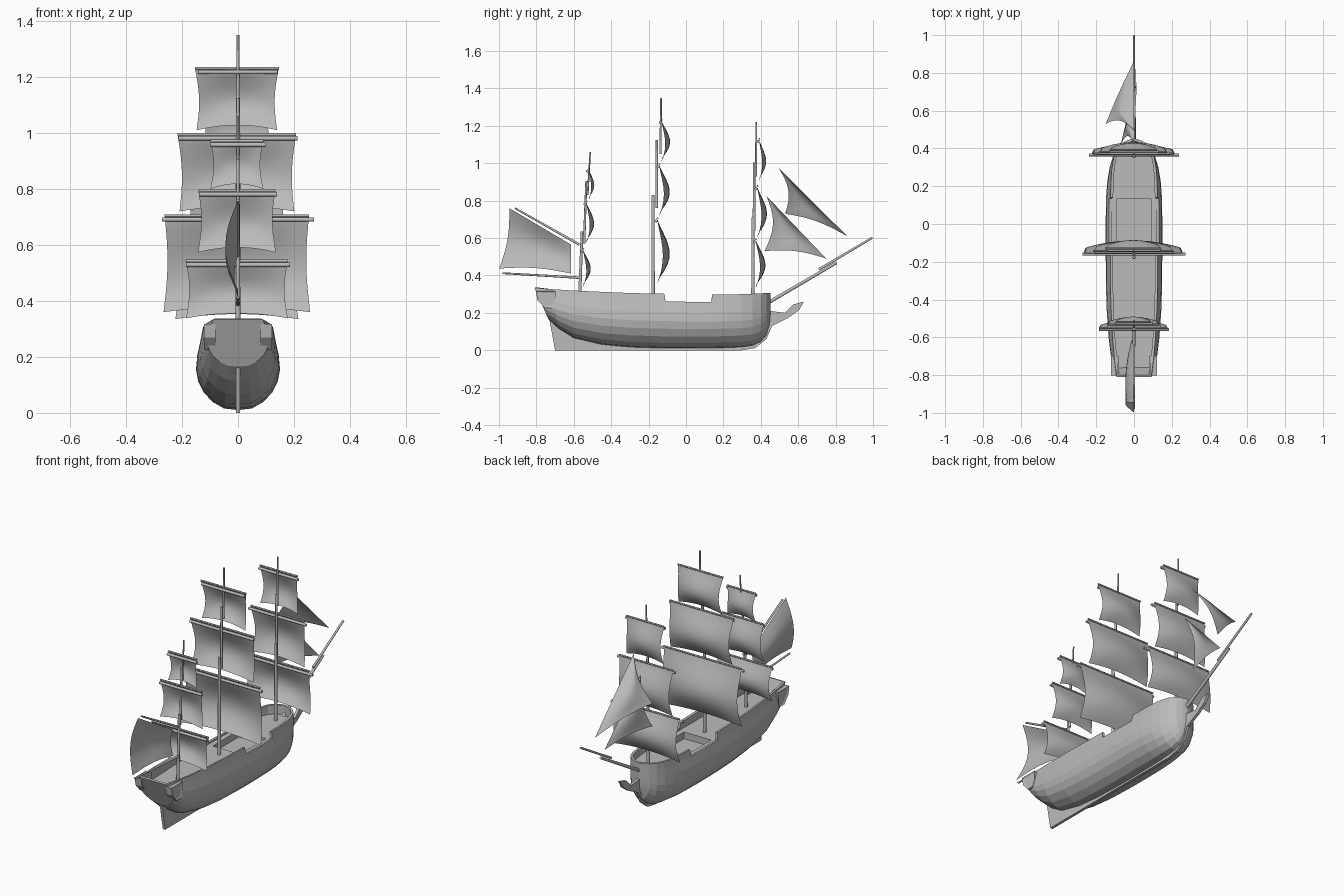
import bpy, bmesh, math
from mathutils import Vector

if "Cube" in bpy.data.objects:
    bpy.data.objects.remove(bpy.data.objects["Cube"])

mat = bpy.data.materials.new("plain grey")
mat.diffuse_color = (0.5, 0.5, 0.5, 1)
mat.use_nodes = True
mat.node_tree.nodes["Principled BSDF"].inputs["Base Color"].default_value = mat.diffuse_color


def make(name, verts, faces, smooth=False):
    me = bpy.data.meshes.new(name)
    me.from_pydata([tuple(v) for v in verts], [], faces)
    me.materials.append(mat)
    ob = bpy.data.objects.new(name, me)
    bpy.context.collection.objects.link(ob)
    if smooth:
        for p in me.polygons:
            p.use_smooth = True
    return ob


def spar(name, a, b, r1, r2, n=10):
    """Tapered pole between two points."""
    a, b = Vector(a), Vector(b)
    q = (b - a).to_track_quat('Z', 'Y')
    vs = []
    for p, r in ((a, r1), (b, r2)):
        for i in range(n):
            t = 2 * math.pi * i / n
            vs.append(p + q @ Vector((r * math.cos(t), r * math.sin(t), 0)))
    fs = [(i, (i + 1) % n, n + (i + 1) % n, n + i) for i in range(n)]
    fs += [tuple(range(n - 1, -1, -1)), tuple(range(n, 2 * n))]
    ob = make(name, vs, fs)
    for p in list(ob.data.polygons)[:n]:
        p.use_smooth = True
    return ob


def plate(name, pts, half):
    """Side profile (y, z) given a thickness across x."""
    n = len(pts)
    vs = [(s * half, y, z) for s in (-1, 1) for y, z in pts]
    fs = [tuple(range(n - 1, -1, -1)), tuple(range(n, 2 * n))]
    fs += [(i, (i + 1) % n, n + (i + 1) % n, n + i) for i in range(n)]
    return make(name, vs, fs)


def grid(name, f, nu, nv):
    """Smooth sheet from f(u, v), both 0..1."""
    vs = [f(i / nu, j / nv) for j in range(nv + 1) for i in range(nu + 1)]
    w = nu + 1
    fs = [(j * w + i, j * w + i + 1, (j + 1) * w + i + 1, (j + 1) * w + i)
          for j in range(nv) for i in range(nu)]
    return make(name, vs, fs, True)


# Hull: stations (y, keel z, half beam, rail z, stern rake, tumblehome removal)
ST = [(-.735, .165, .108, .333, -.075, 0), (-.68, .115, .122, .327, -.045, 0),
      (-.60, .065, .134, .32, -.015, 0), (-.45, .03, .145, .312, 0, 0),
      (-.30, .016, .149, .306, 0, 0), (-.115, .01, .15, .302, 0, 0),
      (-.11, .01, .15, .302, 0, 0), (.02, .01, .15, .298, 0, 0),
      (.135, .011, .148, .298, 0, 0), (.14, .011, .148, .298, 0, 0),
      (.23, .013, .141, .298, 0, .15), (.30, .017, .129, .30, 0, .4),
      (.355, .024, .112, .302, 0, .7), (.40, .045, .088, .304, 0, 1),
      (.43, .08, .06, .305, 0, 1), (.445, .13, .03, .305, 0, 1), (.452, .16, .006, .305, 0, 1)]
SEC = [(0, 0), (.33, .02), (.6, .1), (.82, .22), (.95, .36), (1, .5), (.97, .67), (.89, .86), (.84, 1)]


def hull_point(st, w, h):
    y, k, b, top, rake, flare = st
    if h > .5:
        w += (1 - w) * flare
    return Vector((w * b, y + rake * h, k + (top - k) * h))


def section(st):
    pts = [hull_point(st, w, h) for w, h in SEC]
    if -.111 < st[0] < .136:      # low rail at the waist
        pts[-1] = pts[-2] + Vector((0, 0, .001))
    return pts


def at_height(st, z):
    pts = [hull_point(st, w, h) for w, h in SEC]
    for a, b in zip(pts, pts[1:]):
        if a.z <= z <= b.z:
            return a.lerp(b, (z - a.z) / (b.z - a.z))
    return pts[-1]


vs, fs = [], []
W = 2 * len(SEC) - 1
for st in ST:
    p = section(st)
    vs += [Vector((-q.x, q.y, q.z)) for q in reversed(p[1:])] + p
for j in range(len(ST) - 1):
    for i in range(W - 1):
        a = j * W + i
        fs.append((a, a + 1, a + W + 1, a + W))
fs += [tuple(range(W - 1, -1, -1)), tuple(range((len(ST) - 1) * W, len(ST) * W))]
hull = make("hull", vs, fs)
bm = bmesh.new()
bm.from_mesh(hull.data)
bmesh.ops.recalc_face_normals(bm, faces=bm.faces)
side = max(bm.faces, key=lambda f: f.calc_center_median().x)
if side.normal.x < 0:
    bmesh.ops.reverse_faces(bm, faces=bm.faces)
bm.to_mesh(hull.data)
bm.free()
sol = hull.modifiers.new("planking", 'SOLIDIFY')
sol.thickness, sol.offset = .014, -1

# Deck with an open well amidships
DZ, HX, WELL = .25, .09, .21
vs, fs = [], []
for st in ST[:-2]:
    p = at_height(st, DZ)
    w = max(p.x - .005, .01)
    hx = min(HX, w * .7)
    vs += [(x, p.y + (.01 if st is ST[0] else 0), DZ) for x in (-w, -hx, hx, w)]
for j in range(len(ST) - 3):
    for i in range(3):
        if i == 1 and ST[j][0] > -.111 and ST[j + 1][0] < .136:
            continue
        a = j * 4 + i
        fs.append((a, a + 1, a + 5, a + 4))
make("deck", vs, fs)
ring = [(-HX, -.11), (HX, -.11), (HX, .135), (-HX, .135)]
make("deck_well", [(x, y, z) for z in (WELL, DZ) for x, y in ring],
     [(0, 1, 2, 3)] + [(i, i + 4, (i + 1) % 4 + 4, (i + 1) % 4) for i in range(4)])

# Keel, stem and beakhead in one thin profile
plate("keel_and_beakhead",
      [(-.735, .19), (-.70, 0), (.30, 0), (.37, .012), (.43, .06), (.46, .13), (.55, .175),
       (.605, .215), (.63, .26), (.575, .245), (.53, .2), (.45, .21), (.40, .1), (.3, .05),
       (-.4, .05), (-.6, .1), (-.70, .19)], .008)

# Quarter galleries with recessed windows
for s, nm in ((-1, "left"), (1, "right")):
    pr = [(-.755, .225), (-.715, .225), (-.70, .25), (-.698, .318), (-.803, .318), (-.795, .27)]
    n = len(pr)
    g = make("quarter_gallery_" + nm, [(s * x, y, z) for x in (.08, .122) for y, z in pr],
             [tuple(range(n)), tuple(range(n, 2 * n))] +
             [(i, (i + 1) % n, n + (i + 1) % n, n + i) for i in range(n)])
    bm = bmesh.new()
    bm.from_mesh(g.data)
    bmesh.ops.recalc_face_normals(bm, faces=bm.faces)
    out = [f for f in bm.faces if f.normal.x * s > .9]
    bmesh.ops.inset_region(bm, faces=out, thickness=.012, depth=-.005)
    bm.to_mesh(g.data)
    bm.free()

# Masts: three overlapping poles each (y, z bottom, z top, radius)
MASTS = {
    "mizzen": [(-.57, -.556, .24, .635, .009), (-.545, -.533, .57, .905, .007), (-.526, -.512, .83, 1.06, .005)],
    "main": [(-.176, -.176, .24, .83, .010), (-.156, -.156, .76, 1.125, .008), (-.137, -.133, 1.05, 1.35, .006)],
    "fore": [(.358, .358, .24, .71, .010), (.364, .364, .64, 1.005, .008), (.374, .376, .93, 1.22, .006)]}
for nm, parts in MASTS.items():
    for i, (y0, y1, z0, z1, r) in enumerate(parts):
        spar(f"{nm}_mast_{i + 1}", (0, y0, z0), (0, y1, z1), r, r * .8)


# Square sails: (yard half length, sail half width, foot half width, yard y, z top, z foot, belly)
def square_sail(name, yl, wt, wb, y0, zt, zb, belly):
    def f(u, v):
        s = 2 * u - 1
        bulge = math.sin(math.pi * v ** 1.25) * .97 + .08 * v
        y = y0 + .006 + belly * bulge * (.45 + .55 * (1 - s * s))
        x = s * (wt + (wb - wt) * v - .012 * math.sin(math.pi * v)) - .004
        z = zt + (zb - zt) * v + .018 * v * (1 - s * s)
        return (x, y, z)
    grid(name + "_sail", f, 12, 12)
    spar(name + "_yard", (-yl, y0, zt - .014), (yl, y0, zt - .014), .008, .008)
    spar(name + "_sail_head", (-wt - .004, y0 + .008, zt), (wt - .004, y0 + .008, zt), .005, .005, 6)


for args in [
    ("main_course", .272, .258, .262, -.160, .705, .36, .066),
    ("main_topsail", .212, .212, .205, -.150, .995, .72, .056),
    ("main_topgallant", .142, .150, .144, -.138, 1.232, 1.01, .046),
    ("fore_course", .238, .215, .220, .366, .593, .335, .052),
    ("fore_topsail", .190, .178, .176, .374, .878, .603, .052),
    ("fore_topgallant", .130, .125, .123, .384, 1.13, .905, .038),
    ("mizzen_course", .185, .182, .182, -.558, .543, .338, .042),
    ("mizzen_topsail", .140, .138, .140, -.540, .795, .573, .042),
    ("mizzen_topgallant", .098, .095, .095, -.527, .972, .80, .030)]:
    square_sail(*args)

# Spanker with gaff and boom
spar("gaff", (0, -.57, .565), (0, -.915, .76), .007, .005)
spar("boom", (0, -.57, .388), (0, -.98, .412), .007, .005)
HEAD = [Vector((0, -.615, .565)), Vector((0, -.945, .76))]
FOOT = [Vector((0, -.615, .41)), Vector((0, -.998, .437))]


def spanker(u, v):
    p = HEAD[0].lerp(HEAD[1], u).lerp(FOOT[0].lerp(FOOT[1], u), v)
    b = math.sin(math.pi * v) * (.3 + .7 * math.sin(math.pi * min(u, .62) / 1.24))
    return p + Vector((-.045 * b, .018 * u * math.sin(math.pi * v), .016 * v * math.sin(math.pi * u)))


grid("spanker_sail", spanker, 12, 10)


# Triangular jibs: head, tack, clew
def jib(name, head, tack, clew, aft, belly):
    head, tack, clew = Vector(head), Vector(tack), Vector(clew)

    def f(u, v):
        p = head.lerp(tack.lerp(clew, u), v)
        p.x -= belly * math.sin(math.pi * u) * math.sin(math.pi * min(v, .95))
        p.y += aft * math.sin(math.pi * v) * u
        p.z += .02 * math.sin(math.pi * u) * v
        return p
    grid(name, f, 10, 12)


jib("inner_jib", (0, .43, .825), (.015, .75, .49), (-.07, .42, .53), .04, .02)
jib("outer_jib", (0, .495, .975), (0, .862, .61), (-.15, .53, .73), .035, .03)

# Bowsprit and its extension
spar("bowsprit", (0, .42, .243), (0, .805, .468), .010, .008)
spar("jib_boom", (0, .71, .432), (0, .997, .602), .007, .006)
